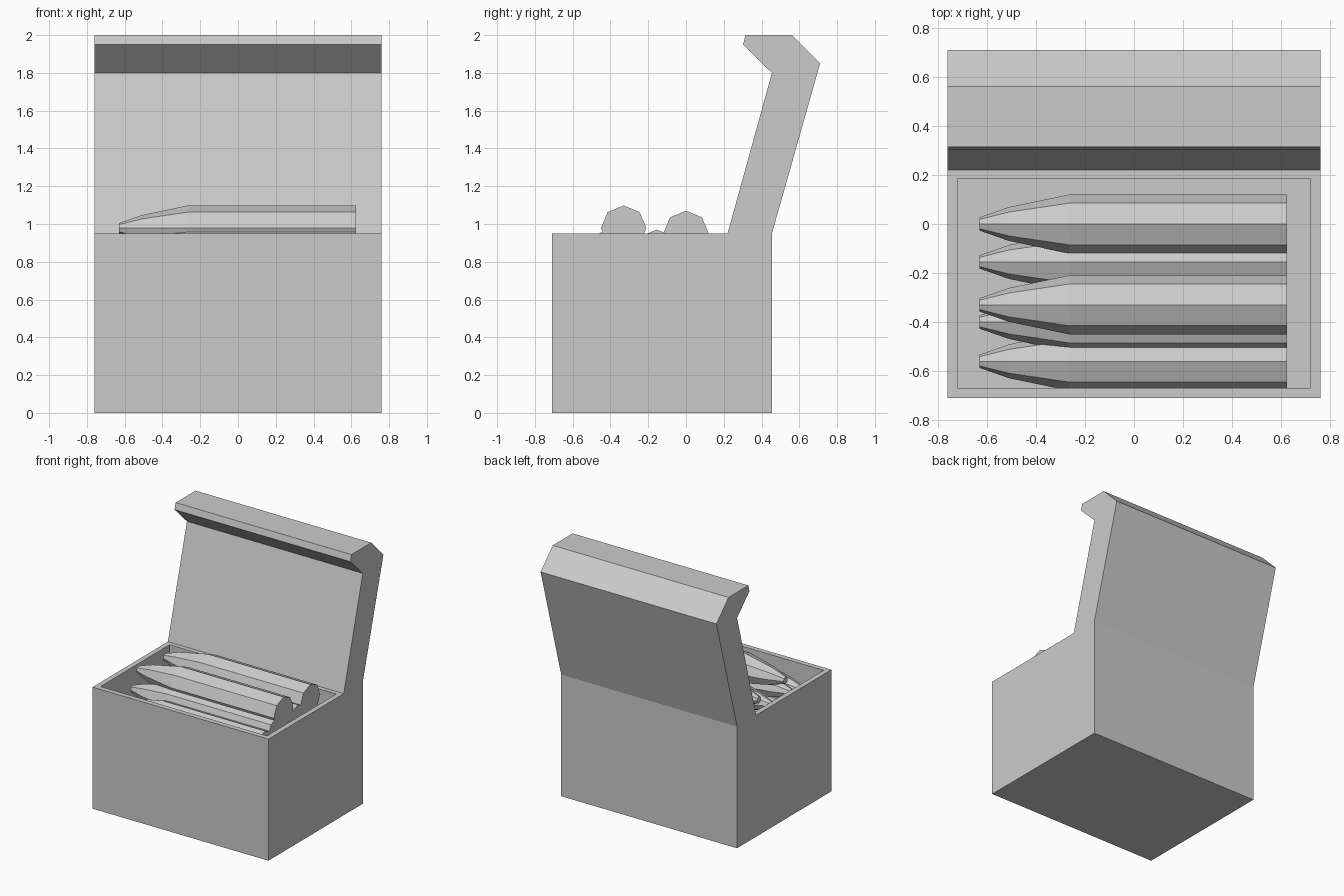
import bpy, bmesh, math

if "Cube" in bpy.data.objects:
    bpy.data.objects.remove(bpy.data.objects["Cube"])


def finish(name, bm):
    bmesh.ops.recalc_face_normals(bm, faces=bm.faces[:])
    mesh = bpy.data.meshes.new(name)
    bm.to_mesh(mesh)
    bm.free()
    obj = bpy.data.objects.new(name, mesh)
    bpy.context.collection.objects.link(obj)
    return obj


def rings_to_solid(name, rings):
    """Skin a row of matching loops and cap both ends."""
    bm = bmesh.new()
    loops = [[bm.verts.new(p) for p in ring] for ring in rings]
    n = len(loops[0])
    for a, b in zip(loops, loops[1:]):
        for i in range(n):
            j = (i + 1) % n
            bm.faces.new((a[i], a[j], b[j], b[i]))
    bm.faces.new(loops[0])
    bm.faces.new(loops[-1])
    return finish(name, bm)


def rect(x, y0, y1, z):
    return [(-x, y0, z), (x, y0, z), (x, y1, z), (-x, y1, z)]


W, TOP, FLOOR = 0.76, 0.95, 0.62

# Crate body: outer walls, thin rim, then down into the well
rings_to_solid("crate_body", [
    rect(W, -0.71, 0.455, 0),
    rect(W, -0.71, 0.455, TOP),
    rect(0.72, -0.67, 0.185, TOP),
    rect(0.72, -0.67, 0.185, FLOOR),
])

# Open lid: side profile (y, z) extruded across the width
lid_profile = [(0.22, TOP), (0.455, TOP), (0.71, 1.85), (0.56, 2.0),
               (0.315, 2.0), (0.302, 1.95), (0.455, 1.80)]
rings_to_solid("open_lid", [[(x, y, z) for y, z in lid_profile] for x in (-W, W)])

# Shells: eight-sided, tapering to a blunt nose at -x
shell_profile = [(-0.63, 0.027), (-0.51, 0.069), (-0.265, 0.12), (0.625, 0.12)]
shell_centres = [(0.0, 0.95), (-0.155, 0.85), (-0.33, 0.978),
                 (-0.40, 0.855), (-0.56, 0.80)]


def octagon(x, r, cy, cz):
    return [(x, cy + r * math.sin(i * math.pi / 4), cz + r * math.cos(i * math.pi / 4))
            for i in range(8)]


for k, (cy, cz) in enumerate(shell_centres, 1):
    rings_to_solid(f"shell_{k}", [octagon(x, r, cy, cz) for x, r in shell_profile])
